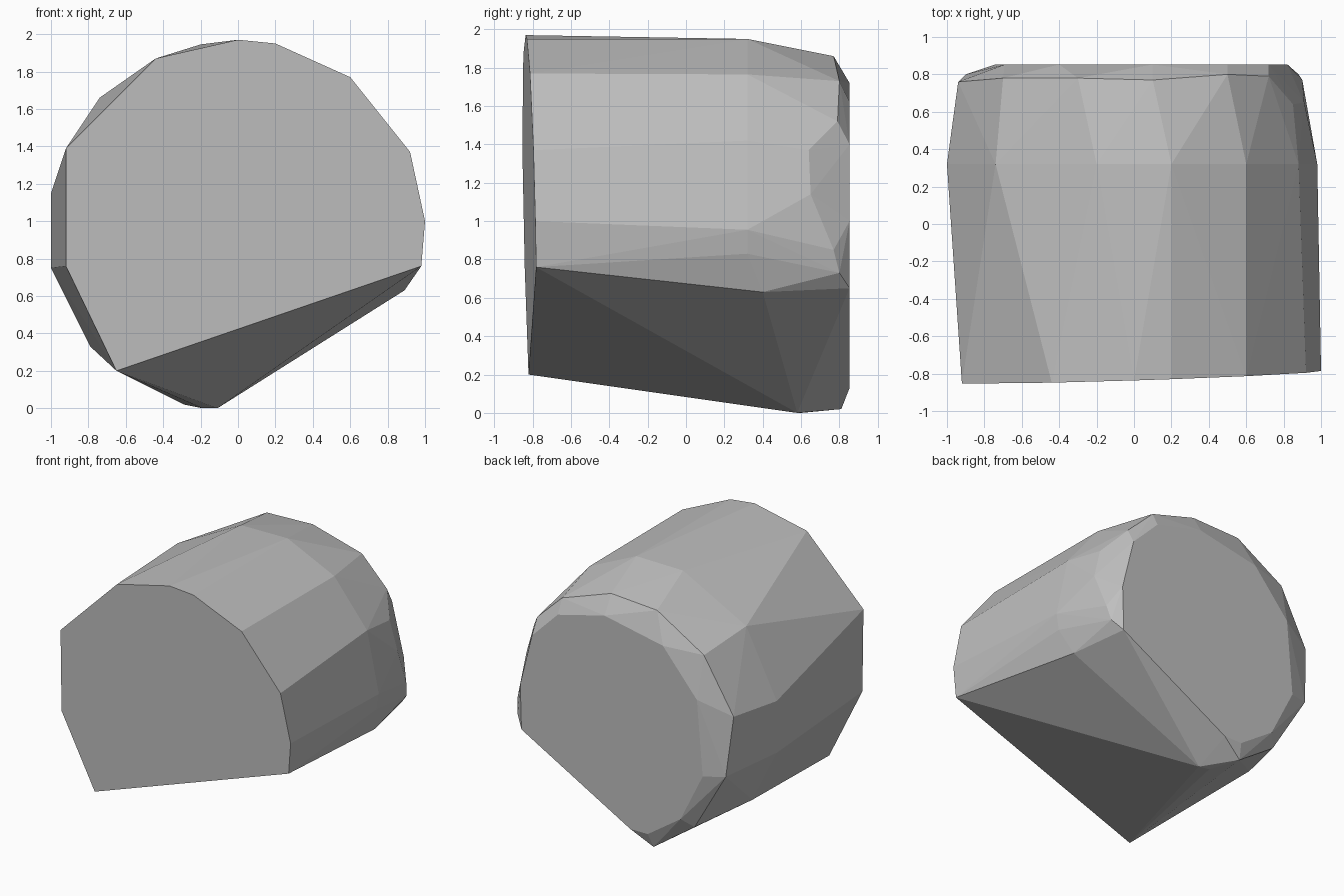
import bpy, bmesh

if "Cube" in bpy.data.objects:
    bpy.data.objects.remove(bpy.data.objects["Cube"])

# Chipped barrel-shaped boulder: four cross-sections along y, skinned by a convex hull
front = [(-.92, 1.39), (-.44, 1.87), (0, 1.97), (.2, 1.95), (.6, 1.77),
         (.92, 1.37), (1, 1), (.98, .76), (-.65, .2), (-.92, .76)]
middle = [(-1, 1.15), (-1, .75), (-.79, .33), (-.74, 1.66), (-.2, 1.945),
          (.2, 1.95), (.6, 1.765), (.88, 1.42), (.98, .955), (.96, .83)]
shoulder = [(-.94, .76, 1.18), (-.9, .8, .72), (-.7, .78, 1.6), (-.3, .78, 1.84),
            (.1, .77, 1.86), (.5, .8, 1.73), (.72, .79, 1.52), (.85, .64, 1.37),
            (.91, .65, 1.14), (.9, .77, .85), (.88, .8, .73), (.89, .4, .63),
            (-.11, .58, 0), (-.19, .6, 0), (-.29, .81, .02), (-.62, .78, .25)]
back = [(-.69, 1.28), (-.74, .7), (-.55, .32), (-.27, .13), (-.12, .13), (.81, .65),
        (.82, 1), (.72, 1.4), (.5, 1.62), (.1, 1.72), (-.4, 1.62)]

points = [(x, -.797 + .0314 * x - .02 * z, z) for x, z in front]   # slightly tilted cut
points += [(x, .32, z) for x, z in middle]
points += shoulder
points += [(x, .853, z) for x, z in back]

bm = bmesh.new()
for p in points:
    bm.verts.new(p)
hull = bmesh.ops.convex_hull(bm, input=bm.verts[:])
loose = {g for g in hull["geom_interior"] + hull["geom_unused"]
         if isinstance(g, bmesh.types.BMVert)}
bmesh.ops.delete(bm, geom=list(loose), context='VERTS')
bmesh.ops.recalc_face_normals(bm, faces=bm.faces[:])

mesh = bpy.data.meshes.new("boulder")
bm.to_mesh(mesh)
bm.free()

# Plain grey stone
stone = bpy.data.materials.new("grey stone")
stone.diffuse_color = (.52, .52, .52, 1)
stone.use_nodes = True
stone.node_tree.nodes["Principled BSDF"].inputs["Base Color"].default_value = stone.diffuse_color
mesh.materials.append(stone)
boulder = bpy.data.objects.new("boulder", mesh)
bpy.context.collection.objects.link(boulder)
